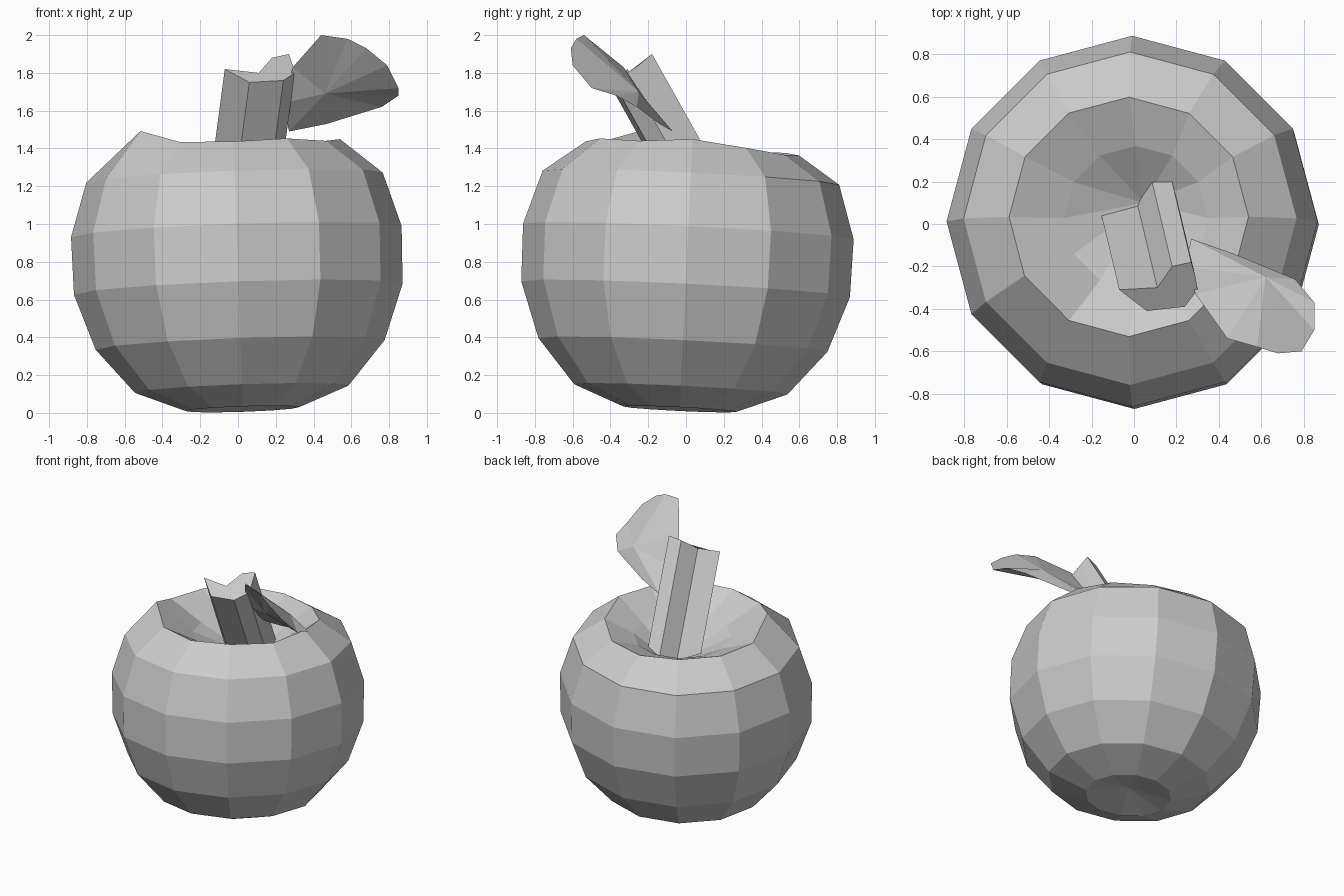
import bpy, bmesh
from math import sin, cos, pi
from mathutils import Vector

if "Cube" in bpy.data.objects:
    bpy.data.objects.remove(bpy.data.objects["Cube"])


def finish(name, bm):
    bmesh.ops.recalc_face_normals(bm, faces=bm.faces)
    me = bpy.data.meshes.new(name)
    bm.to_mesh(me)
    bm.free()
    ob = bpy.data.objects.new(name, me)
    bpy.context.collection.objects.link(ob)
    return ob


def fan(bm, ring, hub):
    for i, v in enumerate(ring):
        bm.faces.new((v, ring[(i + 1) % len(ring)], hub))


def bridge(bm, a, b):
    n = len(a)
    for i in range(n):
        j = (i + 1) % n
        bm.faces.new((a[i], a[j], b[j], b[i]))


# Apple body: 12-sided lathe, slightly tilted, with an uneven rim
N = 12
profile = [(0.30, 0.02), (0.565, 0.125), (0.765, 0.36), (0.87, 0.655),
           (0.875, 0.96), (0.785, 1.245), (0.565, 1.41), (0.34, 1.29)]
rim_bumps = {0: 0.02, 1: -0.01, 2: -0.03, 3: -0.02, 7: 0.085, 8: 0.01, 10: 0.01}


def tilt(x, y, z):
    return Vector((x - 0.034 * (z - 0.7), y + 0.048 * (z - 0.7),
                   z + 0.034 * x - 0.048 * y))


bm = bmesh.new()
rings = []
for k, (r, z) in enumerate(profile):
    ring = []
    for i in range(N):
        a = 2 * pi * i / N
        dz = rim_bumps.get(i, 0) if k == 6 else 0
        off = 0.03 if k == 7 else 0
        ring.append(bm.verts.new(tilt(r * cos(a) + off, r * sin(a), z + dz)))
    rings.append(ring)
for a, b in zip(rings, rings[1:]):
    bridge(bm, a, b)
fan(bm, rings[0], bm.verts.new(tilt(0, 0, 0.08)))
fan(bm, rings[-1], bm.verts.new(tilt(0.06, 0.08, 1.10)))
finish("apple_body", bm)

# Stem: grooved section leaning to the front, with a slanted cut end
section = [(-0.07, -0.31, 1.82), (0.06, -0.41, 1.75), (0.24, -0.39, 1.76),
           (0.30, -0.31, 1.80), (0.29, -0.25, 1.84), (0.27, -0.18, 1.90),
           (0.18, -0.20, 1.88), (0.11, -0.30, 1.80)]
bm = bmesh.new()
top = [bm.verts.new(p) for p in section]
base = [bm.verts.new(Vector(p) + Vector((-0.10, 0.42, -0.75))) for p in section]
bridge(bm, base, top)
bm.faces.new(top)
bm.faces.new(base)
finish("stem", bm)

# Leaf: outline with a raised hub above and a lower hub beneath
outline = [(0.24, -0.20, 1.64), (0.27, -0.07, 1.49), (0.47, -0.14, 1.53),
           (0.76, -0.26, 1.62), (0.85, -0.37, 1.68), (0.85, -0.50, 1.72),
           (0.79, -0.60, 1.84), (0.68, -0.61, 1.93), (0.58, -0.58, 1.98),
           (0.44, -0.54, 2.00), (0.29, -0.33, 1.83)]
bm = bmesh.new()
edge = [bm.verts.new(p) for p in outline]
fan(bm, edge, bm.verts.new((0.62, -0.25, 1.70)))
fan(bm, edge, bm.verts.new((0.46, -0.32, 1.69)))
finish("leaf", bm)
